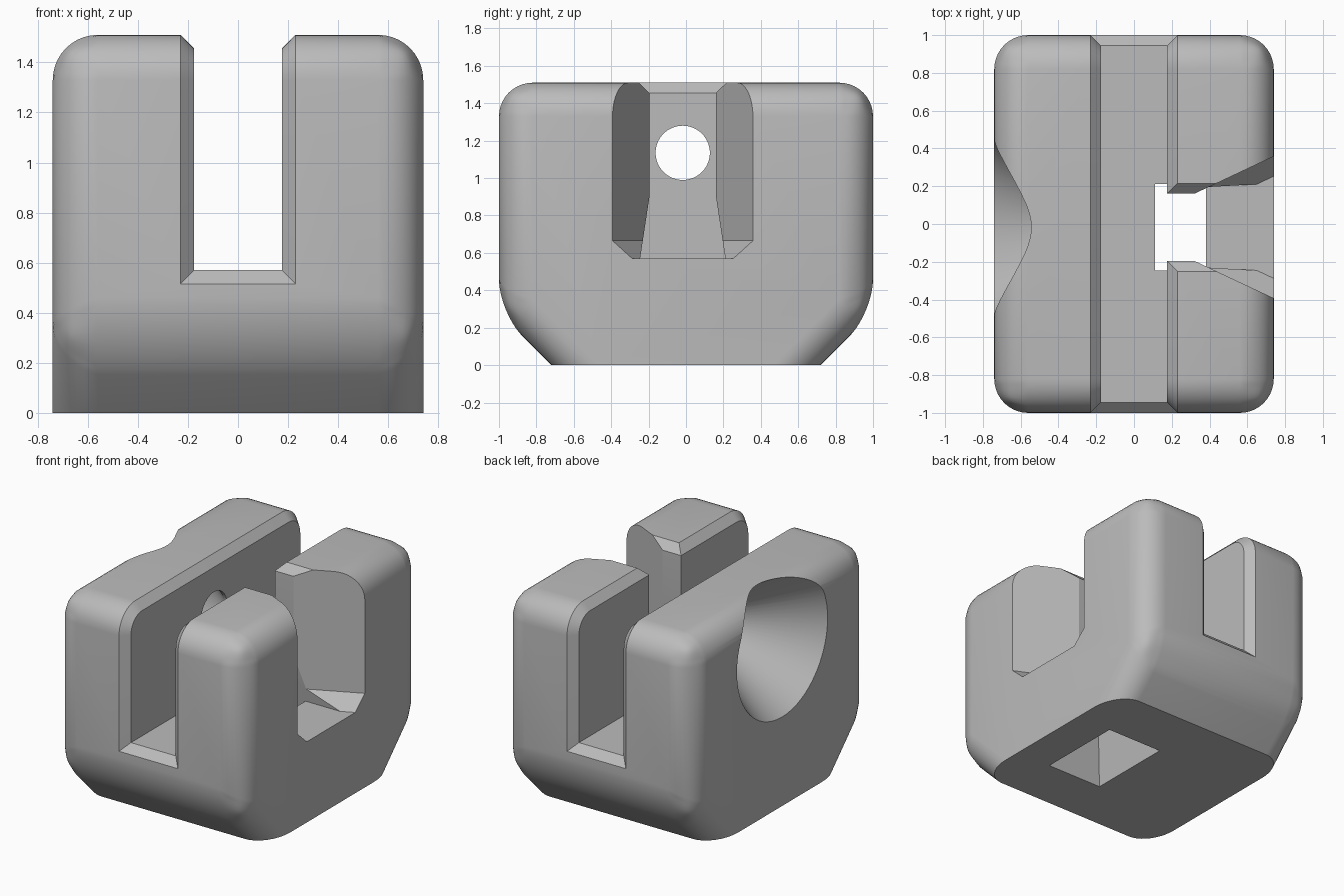
import bpy, bmesh, math
from mathutils import Matrix, Vector

if "Cube" in bpy.data.objects:
    bpy.data.objects.remove(bpy.data.objects["Cube"], do_unlink=True)

HX, HY, TOP = 0.74, 1.0, 1.51     # half width, half depth, height
SLOT, FLOOR = 0.175, 0.57         # slot half width, slot floor height
MID = -0.0175                     # y of the notch, cone and well centre
LIP = 0.055                       # chamfer size

grey = bpy.data.materials.new("grey")
grey.use_nodes = True
grey.diffuse_color = (0.5, 0.5, 0.5, 1)
grey.node_tree.nodes["Principled BSDF"].inputs["Base Color"].default_value = (0.5, 0.5, 0.5, 1)


def make(name, bm):
    bmesh.ops.recalc_face_normals(bm, faces=bm.faces)
    mesh = bpy.data.meshes.new(name)
    bm.to_mesh(mesh)
    bm.free()
    obj = bpy.data.objects.new(name, mesh)
    bpy.context.collection.objects.link(obj)
    return obj


def loft(loops):
    """Closed solid through loops of equal length."""
    bm = bmesh.new()
    rings = [[bm.verts.new(p) for p in loop] for loop in loops]
    for a, b in zip(rings, rings[1:]):
        for i in range(len(a)):
            j = (i + 1) % len(a)
            bm.faces.new((a[i], a[j], b[j], b[i]))
    bm.faces.new(rings[0])
    bm.faces.new(rings[-1])
    return bm


def section(x, half, centre=MID):
    """Mirror a half outline of (y, z) points into a loop at x."""
    return ([(x, centre + y, z) for y, z in half]
            + [(x, centre - y, z) for y, z in reversed(half)])


def cut(obj, cutter):
    cutter.hide_render = True
    mod = obj.modifiers.new("cut", 'BOOLEAN')
    mod.operation, mod.solver, mod.object = 'DIFFERENCE', 'EXACT', cutter
    bpy.context.view_layer.objects.active = obj
    bpy.ops.object.modifier_apply(modifier=mod.name)
    bpy.data.objects.remove(cutter, do_unlink=True)


# Block with sloped lower ends, rounded everywhere except around the base
half = [(0.72, 0), (HY, 0.28), (HY, TOP)]
bm = loft([section(x, half, 0) for x in (-HX, HX)])
edges = [e for e in bm.edges if max(v.co.z for v in e.verts) > 0.01]
bmesh.ops.bevel(bm, geom=edges, offset=0.18, offset_type='OFFSET',
                segments=10, profile=0.5, affect='EDGES', clamp_overlap=True)
block = make("slotted_block", bm)

# Slot from front to back
slot_half = [(2, FLOOR), (2, 2)]
cut(block, make("slot_cutter", loft([section(x, slot_half, 0) for x in (-SLOT, SLOT)])))

# Chamfer round the mouth of the slot
bm = bmesh.new()
bm.from_mesh(block.data)


def in_slot(f):
    return all(abs(v.co.x) < SLOT + 1e-3 and v.co.z > FLOOR - 1e-3 for v in f.verts)


rim = [e for e in bm.edges if len(e.link_faces) == 2
       and in_slot(e.link_faces[0]) != in_slot(e.link_faces[1])]
bmesh.ops.bevel(bm, geom=rim, offset=LIP, offset_type='OFFSET',
                segments=1, affect='EDGES', clamp_overlap=False)
bm.to_mesh(block.data)
bm.free()

# Side notch, wider toward its floor and chamfered at the top
W = 0.178
notch = [(0.228, FLOOR), (W, 0.9), (W, TOP - LIP), (W + LIP, TOP), (W + LIP + 0.1, TOP + 0.1)]
cut(block, make("notch_cutter", loft([section(x, notch) for x in (0, 1)])))


# Flared outer part of the notch
def flare(x):
    w = W + (x - 0.32) * 0.47
    return section(x, [(w - 0.105, FLOOR), (w, 0.665), (w, 2)])


cut(block, make("flare_cutter", loft([flare(0.2), flare(1)])))


# Tapered well through the base
def well(z):
    x, y = 0.135 + (FLOOR - z) * 0.15, 0.23 + (FLOOR - z) * 0.15
    return [(0.245 + sx * x, MID + sy * y, z) for sx, sy in ((-1, -1), (1, -1), (1, 1), (-1, 1))]


cut(block, make("well_cutter", loft([well(-0.1), well(0.7)])))


# Round hole opening into a cone on the opposite side
def ring(x, r, n=72):
    return [(x, MID + r * math.cos(2 * math.pi * i / n), 1.135 + r * math.sin(2 * math.pi * i / n))
            for i in range(n)]


cut(block, make("cone_cutter", loft([ring(0, 0.145), ring(-0.2, 0.145), ring(-0.94, 0.64)])))

# Finish
block.data.materials.clear()
block.data.materials.append(grey)
for p in block.data.polygons:
    p.material_index = 0
bpy.ops.object.select_all(action='DESELECT')
block.select_set(True)
bpy.context.view_layer.objects.active = block
bpy.ops.object.shade_smooth_by_angle(angle=math.radians(25))
